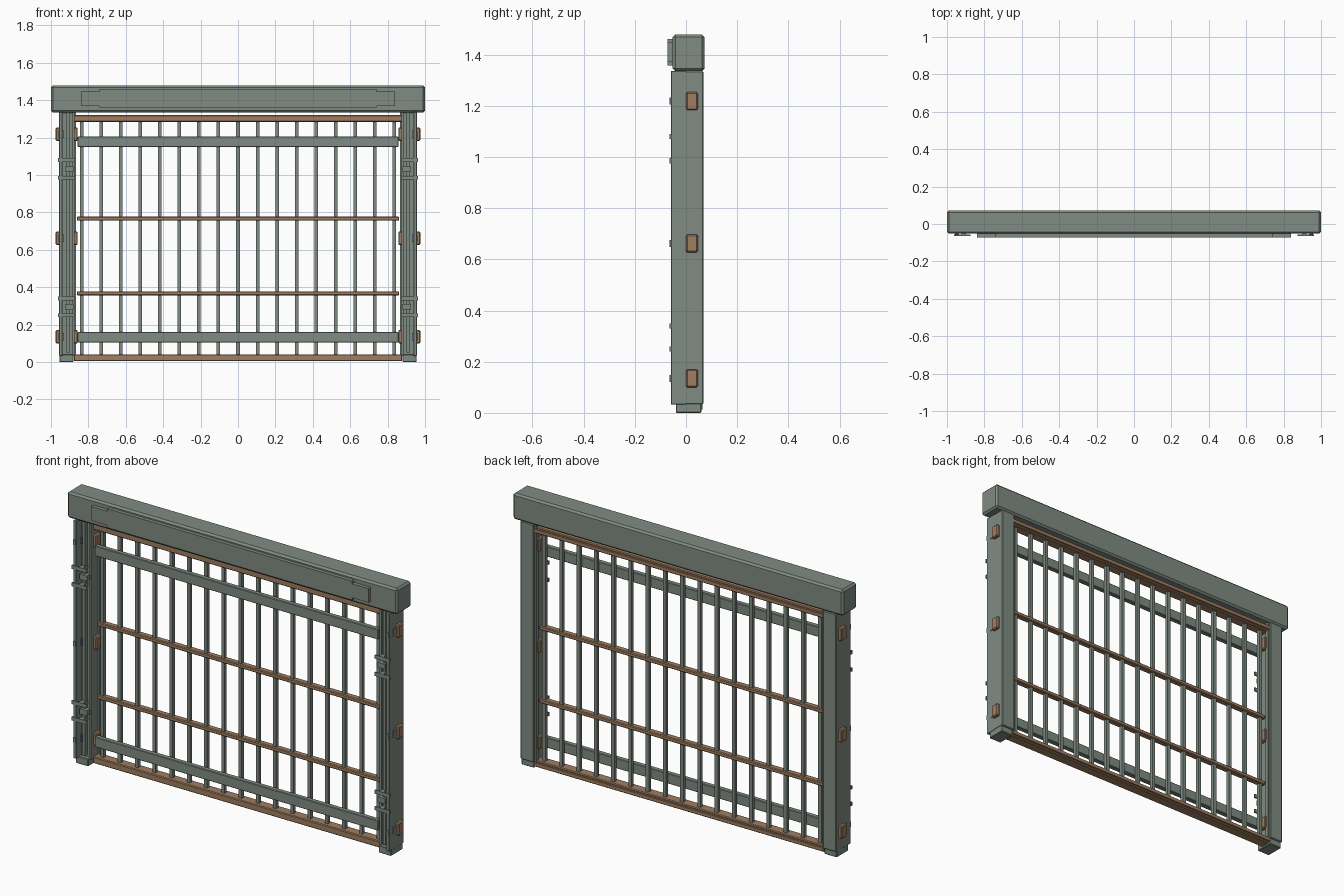
import bpy

cube = bpy.data.objects.get("Cube")
if cube:
    bpy.data.objects.remove(cube, do_unlink=True)


def material(name, rgb):
    m = bpy.data.materials.new(name)
    m.use_nodes = True
    color = (*rgb, 1.0)
    m.diffuse_color = color
    m.node_tree.nodes["Principled BSDF"].inputs["Base Color"].default_value = color
    return m


GREY = material("grey_green_metal", (0.218, 0.26, 0.228))
BROWN = material("bronze_brown", (0.35, 0.207, 0.12))


def box(name, mat, xs, ys, zs, bevel=0.0):
    """Box from its x, y and z ranges."""
    ranges = (xs, ys, zs)
    bpy.ops.mesh.primitive_cube_add(size=1, location=[sum(r) / 2 for r in ranges])
    ob = bpy.context.object
    ob.name = name
    ob.scale = [abs(r[1] - r[0]) for r in ranges]
    bpy.ops.object.transform_apply(location=False, rotation=False, scale=True)
    ob.data.materials.append(mat)
    if bevel:
        mod = ob.modifiers.new("edge", "BEVEL")
        mod.width = bevel
        mod.segments = 1


def pair(name, mat, xs, ys, zs, bevel=0.0):
    """Mirrored boxes on both sides."""
    for side, s in (("left", 1), ("right", -1)):
        box(f"{side}_{name}", mat, (s * xs[0], s * xs[1]), ys, zs, bevel)


# Header beam with a stepped front plate
box("header_beam", GREY, (-1, 1), (-0.052, 0.072), (1.335, 1.478), 0.01)
box("header_plate", GREY, (-0.74, 0.74), (-0.072, -0.045), (1.357, 1.461))
pair("header_plate_tab", GREY, (0.735, 0.84), (-0.072, -0.045), (1.37, 1.447))

# Posts: solid back, open channel at the front, narrower foot
pair("post", GREY, (0.875, 0.957), (-0.015, 0.068), (0.033, 1.336), 0.004)
pair("post_outer_flange", GREY, (0.938, 0.957), (-0.059, 0), (0.033, 1.336), 0.002)
pair("post_centre_rib", GREY, (0.902, 0.918), (-0.035, 0), (0.05, 1.335))
pair("post_inner_flange", GREY, (0.875, 0.886), (-0.024, 0), (0.033, 1.335))
pair("post_back_lip", GREY, (0.866, 0.88), (0.04, 0.058), (0.033, 1.335))
pair("post_foot", GREY, (0.88, 0.955), (-0.04, 0.06), (0, 0.04), 0.003)

# Clips across the post channel, with a small catch between each two
for i, z in enumerate((0.25, 0.34, 0.985, 1.08)):
    pair(f"post_clip_{i}", GREY, (0.873, 0.963), (-0.064, -0.056), (z - 0.01, z + 0.01))
    pair(f"post_clip_stem_{i}", GREY, (0.898, 0.922), (-0.058, 0), (z - 0.01, z + 0.01))
for i, z in enumerate((0.295, 1.032)):
    pair(f"post_catch_{i}", GREY, (0.88, 0.925), (-0.05, -0.01), (z - 0.014, z + 0.014))

# Wedges through the posts, with their keepers
for i, z in enumerate((0.135, 0.662, 1.218)):
    pair(f"wedge_{i}", BROWN, (0.857, 0.975), (0, 0.046), (z - 0.035, z + 0.035), 0.005)
    pair(f"wedge_keeper_{i}", GREY, (0.93, 0.96), (-0.024, 0.004), (z - 0.02, z + 0.02))
    pair(f"wedge_stud_{i}", GREY, (0.94, 0.955), (-0.064, -0.05), (z - 0.014, z + 0.014))

# Vertical bars
for i in range(17):
    x = (i - 8) * 0.1045
    box(f"bar_{i}", GREY, (x - 0.0095, x + 0.0095), (0.018, 0.037), (0.02, 1.3))

# Brown frame rails with a raised strip on the back
for name, z0, z1 in (("bottom_rail", 0.005, 0.041), ("top_rail", 1.284, 1.32)):
    box(name, BROWN, (-0.878, 0.878), (-0.002, 0.054), (z0, z1), 0.004)
    box(name + "_strip", BROWN, (-0.876, 0.876), (0.05, 0.064), (z0 + 0.009, z1 - 0.009))

# Thin brown cross rails and flat grey front rails
for name, z in (("lower_cross_rail", 0.367), ("upper_cross_rail", 0.767)):
    box(name, BROWN, (-0.862, 0.862), (0.01, 0.044), (z - 0.011, z + 0.011), 0.004)
for name, z in (("lower_front_rail", 0.132), ("upper_front_rail", 1.178)):
    box(name, GREY, (-0.858, 0.858), (-0.016, 0.012), (z - 0.028, z + 0.028), 0.003)
